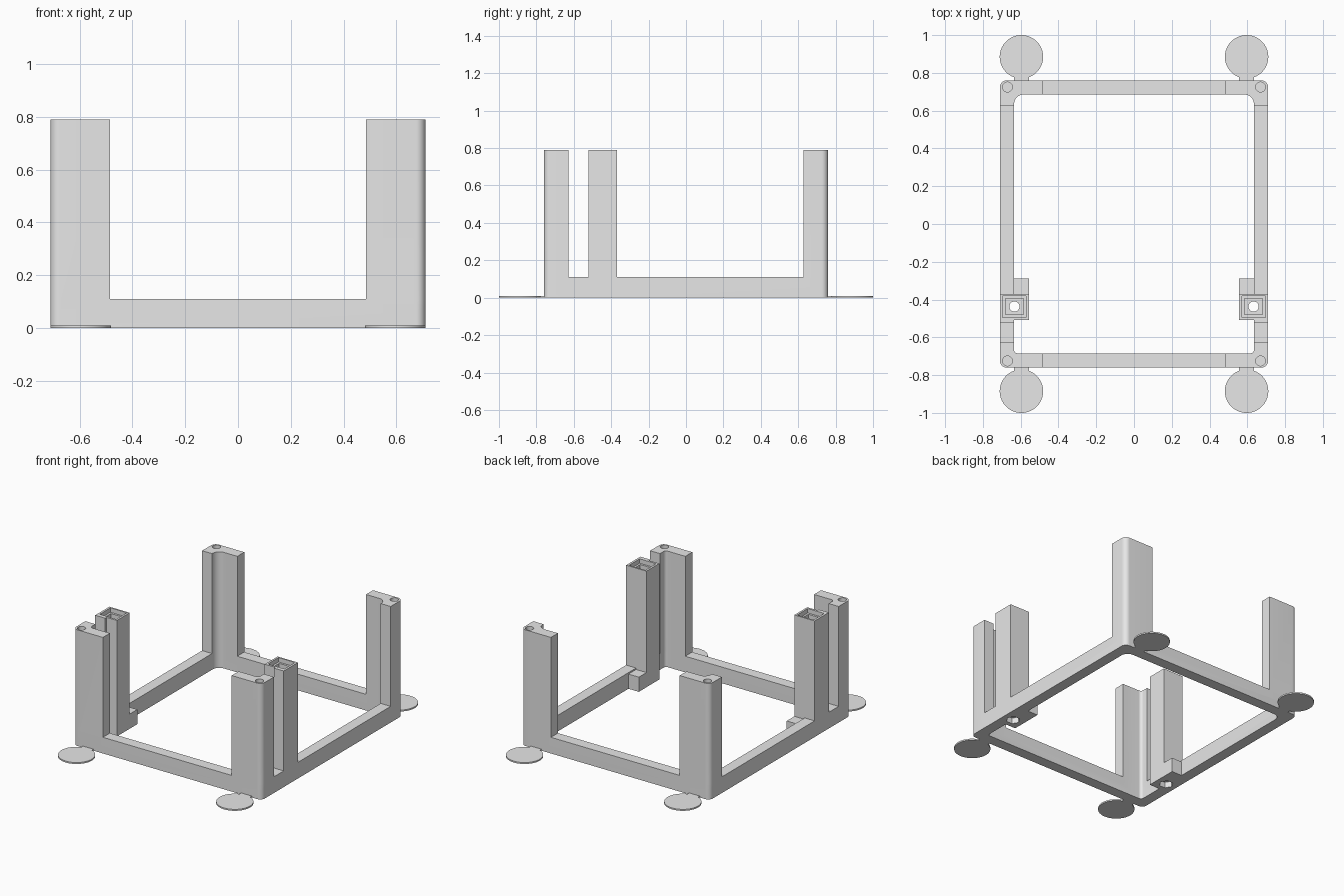
import bpy, bmesh
from math import sin, cos, pi

old = bpy.data.objects.get("Cube")
if old:
    bpy.data.objects.remove(old, do_unlink=True)

grey = bpy.data.materials.new("light_grey")
grey.use_nodes = True
grey.diffuse_color = (0.8, 0.8, 0.8, 1)
grey.node_tree.nodes["Principled BSDF"].inputs["Base Color"].default_value = (0.8, 0.8, 0.8, 1)

HEIGHT, RAIL = 0.79, 0.11          # post top, frame top
OX, OY, IX, IY = 0.71, 0.76, 0.635, 0.685  # outer and inner half sizes
HOLE_X, HOLE_Y = 0.633, -0.437     # socket axis


def rounded(corners, steps=10):
    """Outline from right-angled corners (x, y, radius)."""
    out = []
    for i, (x, y, r) in enumerate(corners):
        if r == 0:
            out.append((x, y))
            continue
        dirs = []
        for qx, qy, _ in (corners[i - 1], corners[(i + 1) % len(corners)]):
            d = abs(qx - x) + abs(qy - y)
            dirs.append(((qx - x) / d, (qy - y) / d))
        (ax, ay), (bx, by) = dirs
        for k in range(steps + 1):
            c, s = cos(k / steps * pi / 2), sin(k / steps * pi / 2)
            out.append((x + r * (ax + bx - bx * c - ax * s),
                        y + r * (ay + by - by * c - ay * s)))
    return out


def rect(x0, x1, y0, y1):
    return [(x0, y0), (x1, y0), (x1, y1), (x0, y1)]


def circle(x, y, r, n=32):
    return [(x + r * cos(2 * pi * k / n), y + r * sin(2 * pi * k / n)) for k in range(n)]


def prism(name, outline, z0, z1, sx=1, sy=1):
    """Extrude an outline upward, optionally mirrored in x or y."""
    bm = bmesh.new()
    face = bm.faces.new([bm.verts.new((x * sx, y * sy, z0)) for x, y in outline])
    top = bmesh.ops.extrude_face_region(bm, geom=[face])["geom"]
    bmesh.ops.translate(bm, vec=(0, 0, z1 - z0),
                        verts=[v for v in top if isinstance(v, bmesh.types.BMVert)])
    bmesh.ops.recalc_face_normals(bm, faces=bm.faces)
    mesh = bpy.data.meshes.new(name)
    bm.to_mesh(mesh)
    bm.free()
    mesh.materials.append(grey)
    ob = bpy.data.objects.new(name, mesh)
    bpy.context.collection.objects.link(ob)
    return ob


def combine(body, others, operation):
    """Apply booleans to the body and discard the helper solids."""
    for other in others:
        mod = body.modifiers.new("combine", "BOOLEAN")
        mod.operation, mod.solver, mod.object = operation, "EXACT", other
        bpy.context.view_layer.update()
        graph = bpy.context.evaluated_depsgraph_get()
        mesh = bpy.data.meshes.new_from_object(body.evaluated_get(graph))
        body.modifiers.clear()
        body.data = mesh
        bpy.data.objects.remove(other, do_unlink=True)


# Rectangular base frame, with larger inside fillets at the back
frame = prism("base_frame", rounded([(-OX, -OY, 0.035), (OX, -OY, 0.035),
                                     (OX, OY, 0.035), (-OX, OY, 0.035)]), 0, RAIL)
opening = prism("opening", rounded([(-IX, -IY, 0.02), (IX, -IY, 0.02),
                                    (IX, IY, 0.05), (-IX, IY, 0.05)]), -0.1, 0.3)
combine(frame, [opening], "DIFFERENCE")

solids, cutters, pads = [], [], []
for sx, side in ((1, "left"), (-1, "right")):
    for sy, end, fillet in ((1, "back", 0.05), (-1, "front", 0.02)):
        tag = f"{end}_{side}"
        # L-shaped corner post with a blind screw hole
        angle = rounded([(OX, OY, 0.035), (0.485, OY, 0), (0.485, IY, 0),
                         (IX, IY, fillet), (IX, 0.628, 0), (OX, 0.628, 0)])
        solids.append(prism(f"corner_post_{tag}", angle, RAIL / 2, HEIGHT, sx, sy))
        cutters.append(prism("screw_hole", circle(0.67, 0.725, 0.026),
                             HEIGHT - 0.12, HEIGHT + 0.1, sx, sy))
        # Thin round foot pad with a short connecting tab
        gap, r, px, py = 0.355, 0.115, 0.596, 0.885
        outline = [(px - r * sin(gap), 0.75), (px + r * sin(gap), 0.75)]
        for k in range(49):
            a = -pi / 2 + gap + (2 * pi - 2 * gap) * k / 48
            outline.append((px + r * cos(a), py + r * sin(a)))
        pads.append(prism(f"foot_pad_{tag}", outline, 0, 0.01, sx, sy))

    # Socket tower and the low block at its foot
    tower = [(OX, -0.37), (0.557, -0.37), (0.557, -0.508),
             (IX, -0.508), (IX, -0.522), (OX, -0.522)]
    solids.append(prism(f"socket_tower_{side}", tower, 0, HEIGHT, sx))
    solids.append(prism(f"tower_block_{side}", rect(0.557, 0.67, -0.508, -0.288), 0, 0.1, sx))

    # Stepped square socket, through hole and hexagonal nut recess
    for w, d, z0 in ((0.062, 0.057, HEIGHT - 0.03), (0.048, 0.043, 0.15)):
        cutters.append(prism("socket", rect(HOLE_X - w, HOLE_X + w, HOLE_Y - d, HOLE_Y + d),
                             z0, HEIGHT + 0.1, sx))
    cutters.append(prism("through_hole", circle(HOLE_X, HOLE_Y, 0.027), -0.1, 0.3, sx))
    cutters.append(prism("nut_recess", circle(HOLE_X, HOLE_Y, 0.045, 6), -0.1, 0.04, sx))

combine(frame, solids, "UNION")
combine(frame, cutters, "DIFFERENCE")

# Smooth the rounded corners and keep the edges crisp
bpy.ops.object.select_all(action="DESELECT")
for ob in [frame] + pads:
    ob.select_set(True)
bpy.context.view_layer.objects.active = frame
bpy.ops.object.shade_smooth_by_angle(angle=pi / 6)
